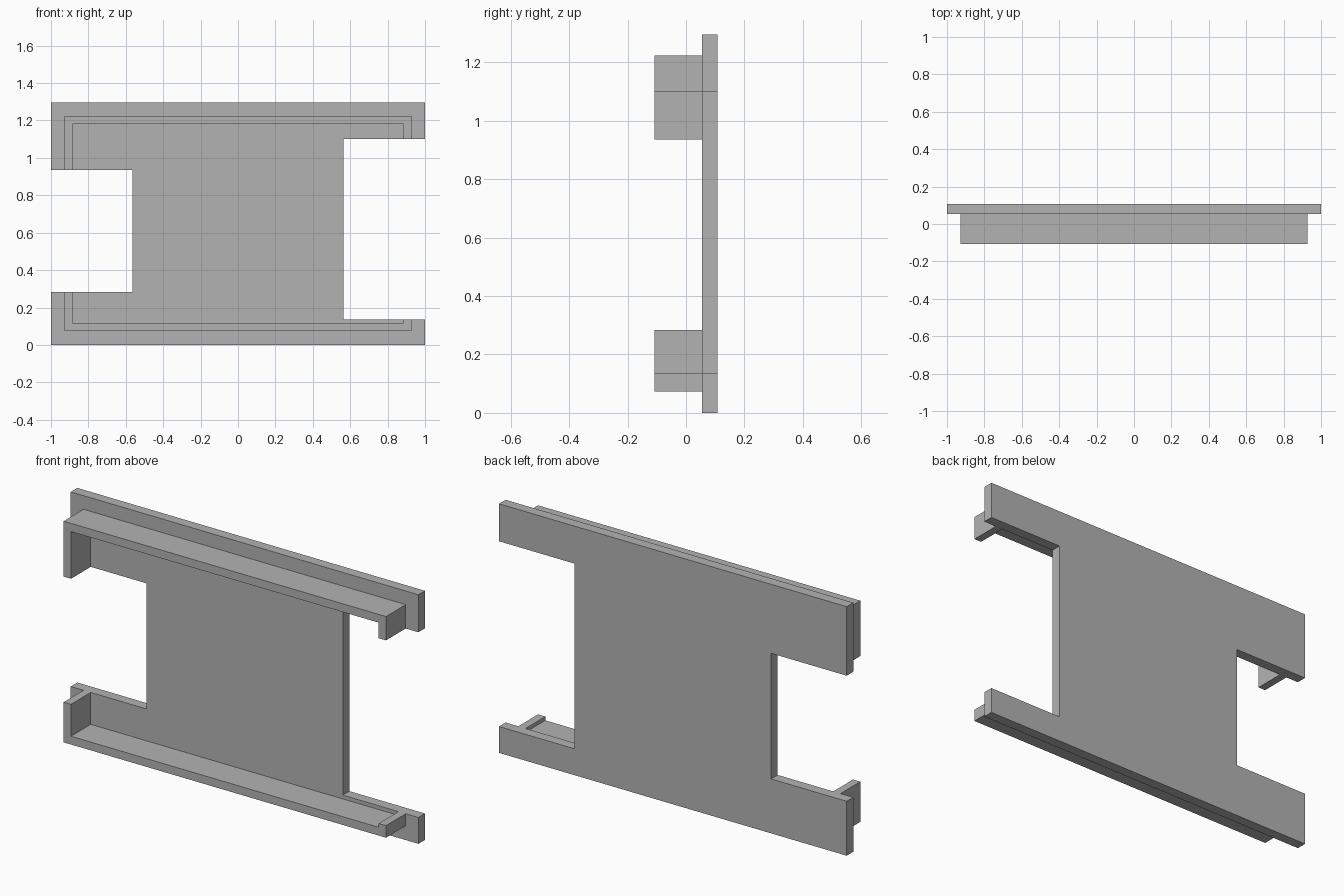
import bpy
import bmesh

cube = bpy.data.objects.get("Cube")
if cube:
    bpy.data.objects.remove(cube, do_unlink=True)

grey = bpy.data.materials.new("plain_grey")
grey.use_nodes = True
COLOUR = (0.45, 0.45, 0.45, 1)
grey.diffuse_color = COLOUR
grey.node_tree.nodes["Principled BSDF"].inputs["Base Color"].default_value = COLOUR

# Main dimensions
FRONT, STEP, BACK = -0.108, 0.054, 0.108
TOP = 1.295
LEFT_LOW, LEFT_HIGH = 0.137, 1.1      # notch on the +x side
RIGHT_LOW, RIGHT_HIGH = 0.283, 0.936  # notch on the -x side
NOTCH = 0.565
OUT, INN = 0.927, 0.885               # rim half widths
WALL = 0.043


def extrude_outline(name, outline, y0, y1):
    """Extrude an x-z outline between two depths."""
    bm = bmesh.new()
    face = bm.faces.new([bm.verts.new((x, y0, z)) for x, z in outline])
    result = bmesh.ops.extrude_face_region(bm, geom=[face])
    verts = [v for v in result["geom"] if isinstance(v, bmesh.types.BMVert)]
    bmesh.ops.translate(bm, verts=verts, vec=(0, y1 - y0, 0))
    bmesh.ops.recalc_face_normals(bm, faces=bm.faces)
    mesh = bpy.data.meshes.new(name)
    bm.to_mesh(mesh)
    bm.free()
    mesh.materials.append(grey)
    obj = bpy.data.objects.new(name, mesh)
    bpy.context.collection.objects.link(obj)
    return obj


# Back plate with a notch in each side
extrude_outline("back_plate", [
    (-1, 0), (1, 0), (1, LEFT_LOW), (NOTCH, LEFT_LOW),
    (NOTCH, LEFT_HIGH), (1, LEFT_HIGH), (1, TOP), (-1, TOP),
    (-1, RIGHT_HIGH), (-NOTCH, RIGHT_HIGH),
    (-NOTCH, RIGHT_LOW), (-1, RIGHT_LOW)], STEP, BACK)


def rim(name, edge, inner, right_end, left_end):
    """Channel-shaped rim whose two legs end level with the notches."""
    extrude_outline(name, [
        (-OUT, right_end), (-OUT, edge), (OUT, edge), (OUT, left_end),
        (INN, left_end), (INN, inner), (-INN, inner), (-INN, right_end)],
        FRONT, STEP)


# Upper and lower front rims
rim("upper_rim", 1.224, 1.224 - WALL, RIGHT_HIGH, LEFT_HIGH)
rim("lower_rim", 0.074, 0.074 + WALL, RIGHT_LOW, LEFT_LOW)
